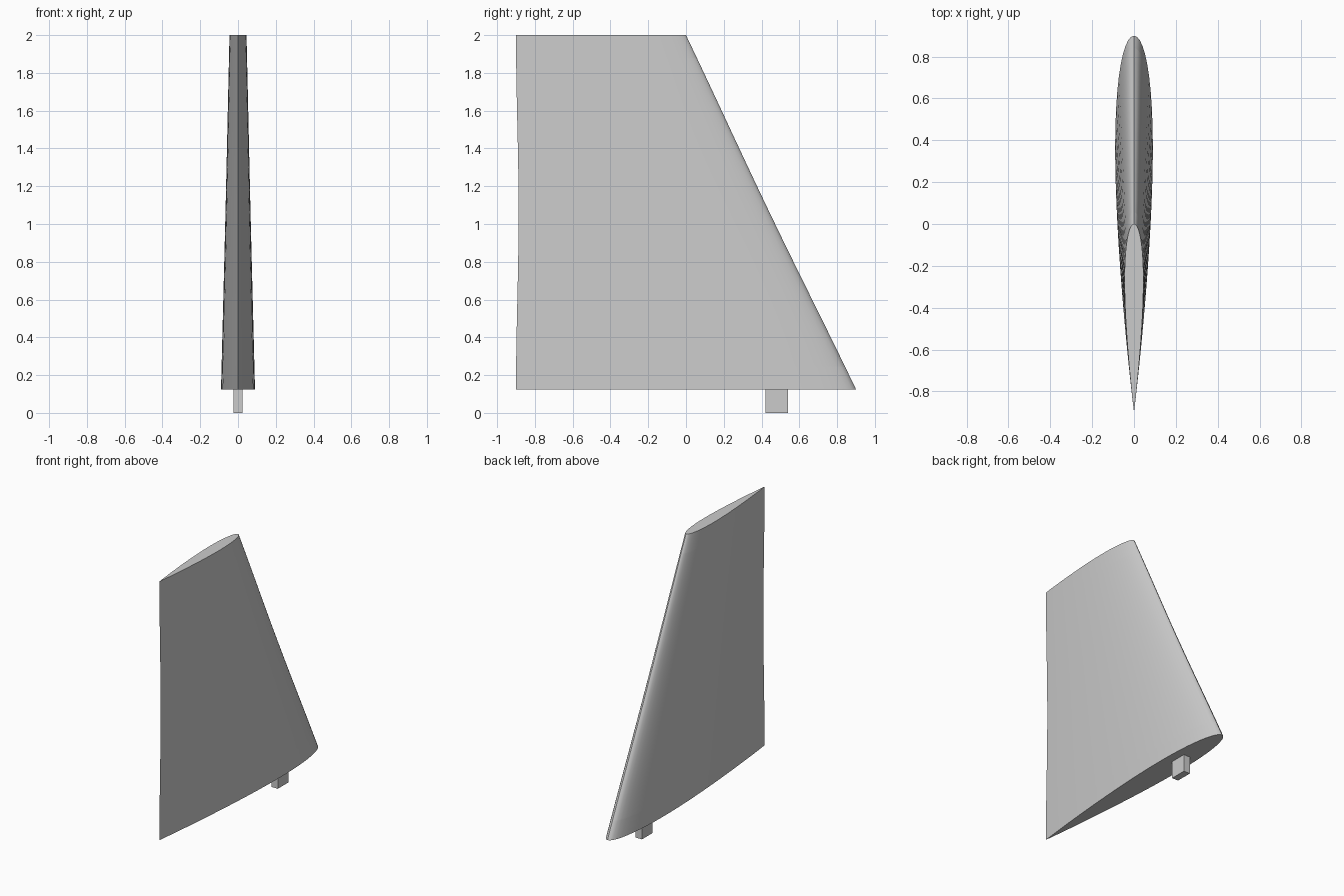
import bpy, bmesh, math

if "Cube" in bpy.data.objects:
    bpy.data.objects.remove(bpy.data.objects["Cube"])

grey = bpy.data.materials.new("light grey")
grey.diffuse_color = (0.6, 0.6, 0.6, 1)
grey.use_nodes = True
grey.node_tree.nodes["Principled BSDF"].inputs["Base Color"].default_value = grey.diffuse_color

Z0, Z1 = 0.125, 2.0      # root and tip heights
TRAIL = -0.9             # trailing edge
N = 28                   # points along each side of the section


def half_thickness(t):
    """Symmetric ten percent aerofoil with a closed trailing edge."""
    return 0.5 * (0.2969 * math.sqrt(t) - 0.126 * t - 0.3516 * t**2
                  + 0.2843 * t**3 - 0.1036 * t**4)


def section(z):
    """Aerofoil outline at a height, tapering and slightly waisted mid-span."""
    s = (z - Z0) / (Z1 - Z0)
    waist = 0.014 * math.sin(math.pi * s) ** 2
    lead = 0.9 * (1 - s) - waist * 0.6
    trail = TRAIL + waist
    chord = lead - trail
    ts = [(1 - math.cos(math.pi * i / N)) / 2 for i in range(N + 1)]
    right = [(half_thickness(t) * chord, lead - t * chord, z) for t in ts]
    left = [(-x, y, z) for x, y, z in right[1:-1]]
    return right + left[::-1]


def loft(name, heights, cap_bottom=False, cap_top=False):
    bm = bmesh.new()
    rings = [[bm.verts.new(p) for p in section(z)] for z in heights]
    for a, b in zip(rings, rings[1:]):
        for i in range(len(a)):
            j = (i + 1) % len(a)
            bm.faces.new((a[j], a[i], b[i], b[j]))
    if cap_bottom:
        bm.faces.new(rings[0])
    if cap_top:
        bm.faces.new(rings[-1][::-1])
    finish(name, bm)


def finish(name, bm):
    mesh = bpy.data.meshes.new(name)
    bm.to_mesh(mesh)
    bm.free()
    mesh.materials.append(grey)
    obj = bpy.data.objects.new(name, mesh)
    bpy.context.collection.objects.link(obj)
    bpy.ops.object.select_all(action='DESELECT')
    obj.select_set(True)
    bpy.context.view_layer.objects.active = obj
    bpy.ops.object.shade_smooth_by_angle(angle=math.radians(30))


# Fin: root band, main skin and tip band
LOW, HIGH = 0.245, 1.88
loft("root_band", [Z0, LOW], cap_bottom=True)
loft("fin_skin", [LOW + (HIGH - LOW) * i / 12 for i in range(13)])
loft("tip_band", [HIGH, Z1], cap_top=True)

# Mounting peg under the root
bm = bmesh.new()
bmesh.ops.create_cube(bm, size=1)
for v in bm.verts:
    v.co = (v.co.x * 0.05, 0.48 + v.co.y * 0.12, (v.co.z + 0.5) * Z0)
finish("mounting_peg", bm)
